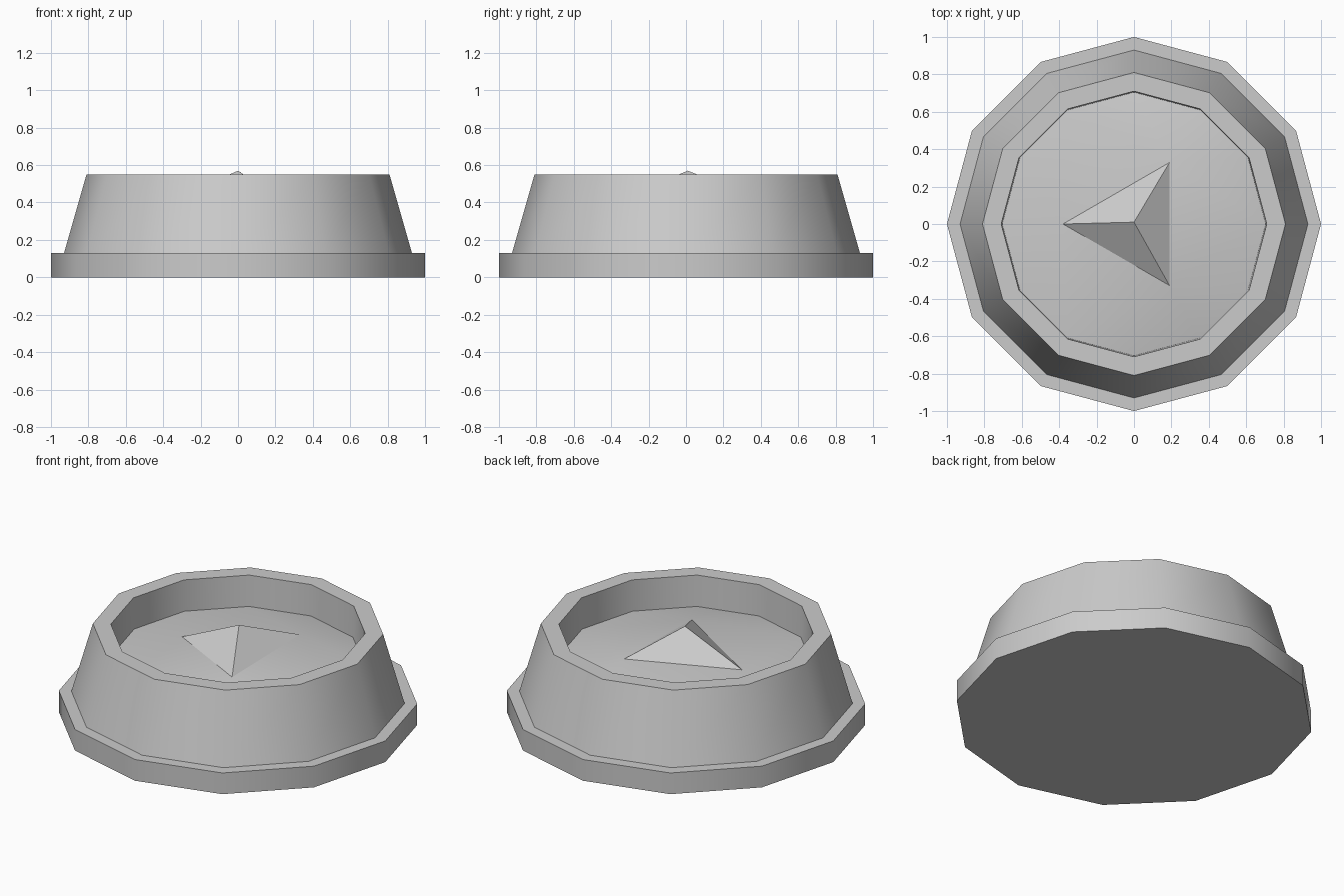
import bpy, bmesh
from math import cos, sin, pi, radians

cube = bpy.data.objects.get("Cube")
if cube:
    bpy.data.objects.remove(cube, do_unlink=True)

SIDES = 12

grey = bpy.data.materials.new("plain_grey")
grey.use_nodes = True
colour = (0.6, 0.6, 0.6, 1)
grey.diffuse_color = colour
grey.node_tree.nodes["Principled BSDF"].inputs["Base Color"].default_value = colour


def ring(bm, radius, z):
    return [bm.verts.new((radius * cos(2 * pi * i / SIDES),
                          radius * sin(2 * pi * i / SIDES), z)) for i in range(SIDES)]


def finish(bm, name, angle):
    bmesh.ops.recalc_face_normals(bm, faces=bm.faces)
    mesh = bpy.data.meshes.new(name)
    bm.to_mesh(mesh)
    bm.free()
    mesh.materials.append(grey)
    obj = bpy.data.objects.new(name, mesh)
    bpy.context.collection.objects.link(obj)
    bpy.ops.object.select_all(action='DESELECT')
    obj.select_set(True)
    bpy.context.view_layer.objects.active = obj
    bpy.ops.object.shade_smooth_by_angle(angle=radians(angle))


# Bowl: foot, tapered wall, rim and hollow, swept from one profile
bm = bmesh.new()
profile = [(1, 0), (1, 0.13), (0.93, 0.13), (0.81, 0.55), (0.71, 0.55), (0.70, 0.2)]
rings = [ring(bm, r, z) for r, z in profile]
for low, high in zip(rings, rings[1:]):
    for i in range(SIDES):
        j = (i + 1) % SIDES
        bm.faces.new((low[i], low[j], high[j], high[i]))
bm.faces.new(rings[0])
bm.faces.new(rings[-1])
finish(bm, "bowl", 35)

# Heaped filling: edge ring, three shoulder points and an off-centre peak
bm = bmesh.new()
edge = ring(bm, 0.705, 0.36)
peak = bm.verts.new((0, 0.01, 0.57))
shoulders = [bm.verts.new((0.38 * cos(radians(a)), 0.38 * sin(radians(a)), z))
             for a, z in ((60, 0.44), (180, 0.40), (300, 0.43))]
for k in range(3):
    here, after = shoulders[k], shoulders[(k + 1) % 3]
    start = 2 + 4 * k
    fan = [edge[(start + n) % SIDES] for n in range(5)]
    bm.faces.new((peak, here, after))
    bm.faces.new((here, fan[2], after))
    for n in range(4):
        bm.faces.new((here if n < 2 else after, fan[n], fan[n + 1]))
finish(bm, "filling", 25)
